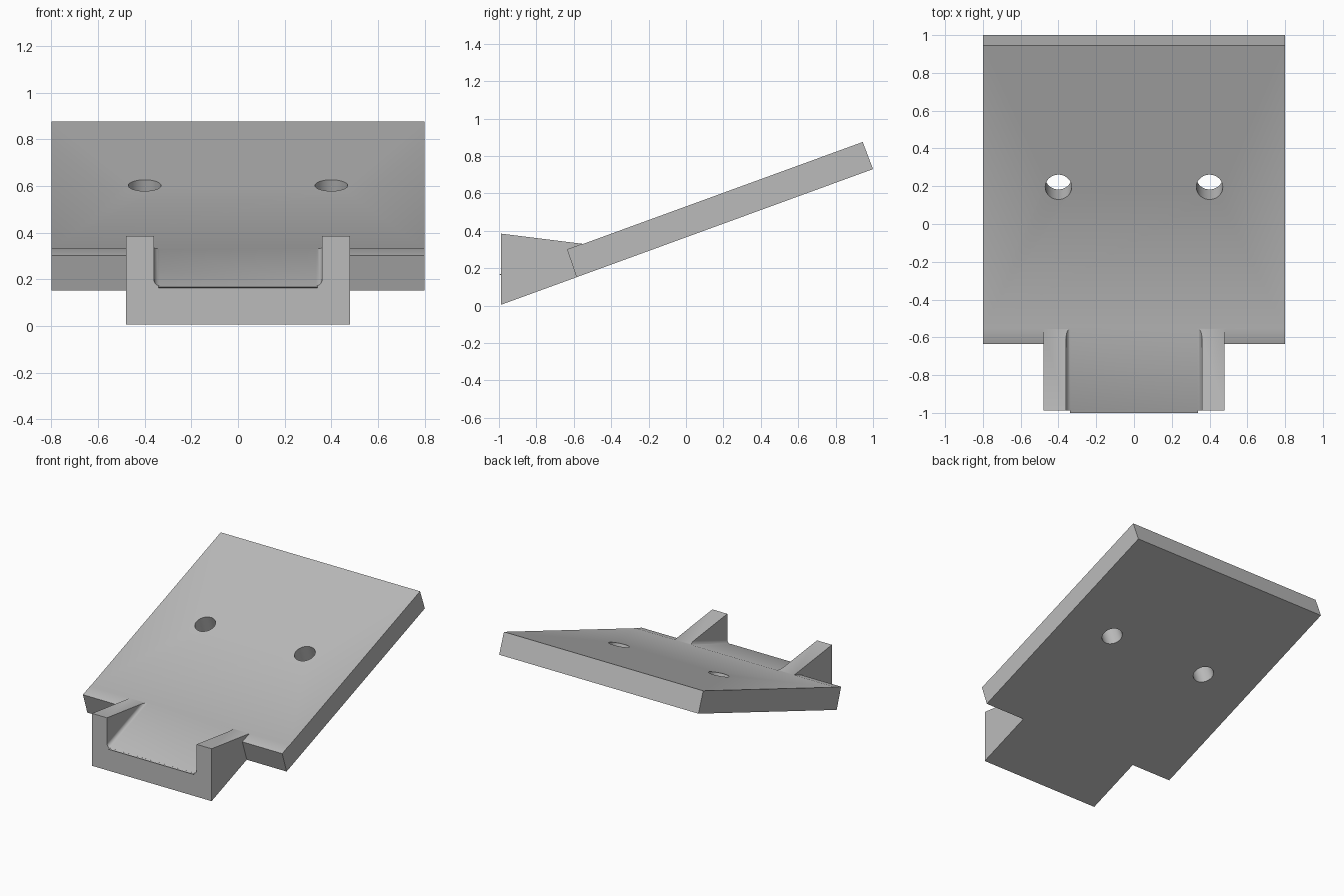
import bpy, bmesh, math
from mathutils import Vector, Matrix

if "Cube" in bpy.data.objects:
    bpy.data.objects.remove(bpy.data.objects["Cube"])

grey = bpy.data.materials.new("light_grey")
grey.use_nodes = True
colour = (0.5, 0.5, 0.5, 1)
grey.diffuse_color = colour
grey.node_tree.nodes["Principled BSDF"].inputs["Base Color"].default_value = colour


def prism(name, outline, axis):
    """Extrude a closed outline of 3D points along a vector."""
    bm = bmesh.new()
    face = bm.faces.new([bm.verts.new(p) for p in outline])
    moved = bmesh.ops.extrude_face_region(bm, geom=[face])["geom"]
    bmesh.ops.translate(bm, vec=axis, verts=[v for v in moved if isinstance(v, bmesh.types.BMVert)])
    bmesh.ops.recalc_face_normals(bm, faces=bm.faces)
    mesh = bpy.data.meshes.new(name)
    bm.to_mesh(mesh)
    bm.free()
    mesh.materials.append(grey)
    obj = bpy.data.objects.new(name, mesh)
    bpy.context.collection.objects.link(obj)
    return obj


def side_prism(name, profile, x0, x1):
    return prism(name, [(x0, y, z) for y, z in profile], Vector((x1 - x0, 0, 0)))


tilt = math.atan2(0.725, 1.988)
along = Vector((0, math.cos(tilt), math.sin(tilt)))
up = Vector((0, -math.sin(tilt), math.cos(tilt)))

# Sloping slab and bracket, sharing one side silhouette
arm_end = Vector((0, -0.55, 0.33))
body = side_prism("sloping_plate", [(-0.988, 0.005), (1, 0.73), (0.945, 0.875),
                                    (arm_end.y, arm_end.z), (-0.988, 0.385)], -0.8, 0.8)
cutters = []

# Notches either side of the front bracket
notch = [(-0.53, 0.0), (-0.585, 0.151), (-0.636, 0.301),
         (-0.54, 0.336), (-0.54, 0.6), (-1.2, 0.6), (-1.2, -0.2), (-0.6, -0.2)]
for side in (-1, 1):
    cutters.append(side_prism("notch_cutter", notch, side * 0.48, side * 0.9))

# Slot between the arms, with rounded lower corners
radius, half = 0.025, 0.36
section = [(-half, 0.5), (half, 0.5)]
for side, start in ((1, 0), (-1, -90)):
    for i in range(7):
        a = math.radians(start - 15 * i)
        section.append((side * (half - radius) + radius * math.cos(a),
                        radius + radius * math.sin(a)))
origin = arm_end + up * 0.001 - along * 0.7
cutters.append(prism("slot_cutter", [origin + Vector((x, 0, 0)) + up * h for x, h in section],
                     along * 0.75))

# Screw holes square to the slab
for side in (-1, 1):
    bpy.ops.mesh.primitive_cylinder_add(vertices=48, radius=0.07, depth=0.6,
                                        location=(side * 0.4, 0.195, 0.603),
                                        rotation=(tilt, 0, 0))
    hole = bpy.context.object
    hole.name = "hole_cutter"
    hole.data.materials.append(grey)
    cutters.append(hole)

for cutter in cutters:
    mod = body.modifiers.new(cutter.name, "BOOLEAN")
    mod.operation = "DIFFERENCE"
    mod.solver = "EXACT"
    mod.object = cutter
    cutter.hide_render = True

# Apply the cuts and remove the helpers
bpy.context.view_layer.objects.active = body
body.select_set(True)
for mod in list(body.modifiers):
    bpy.ops.object.modifier_apply(modifier=mod.name)
for cutter in cutters:
    bpy.data.objects.remove(cutter)
bpy.ops.object.select_all(action="DESELECT")
body.select_set(True)
bpy.ops.object.shade_smooth_by_angle(angle=math.radians(30))

# Thin lip at the front of the slot floor
side_prism("slot_lip", [(-0.988, 0.171), (-1, 0.167), (-0.988, 0.163)], -0.34, 0.34)
